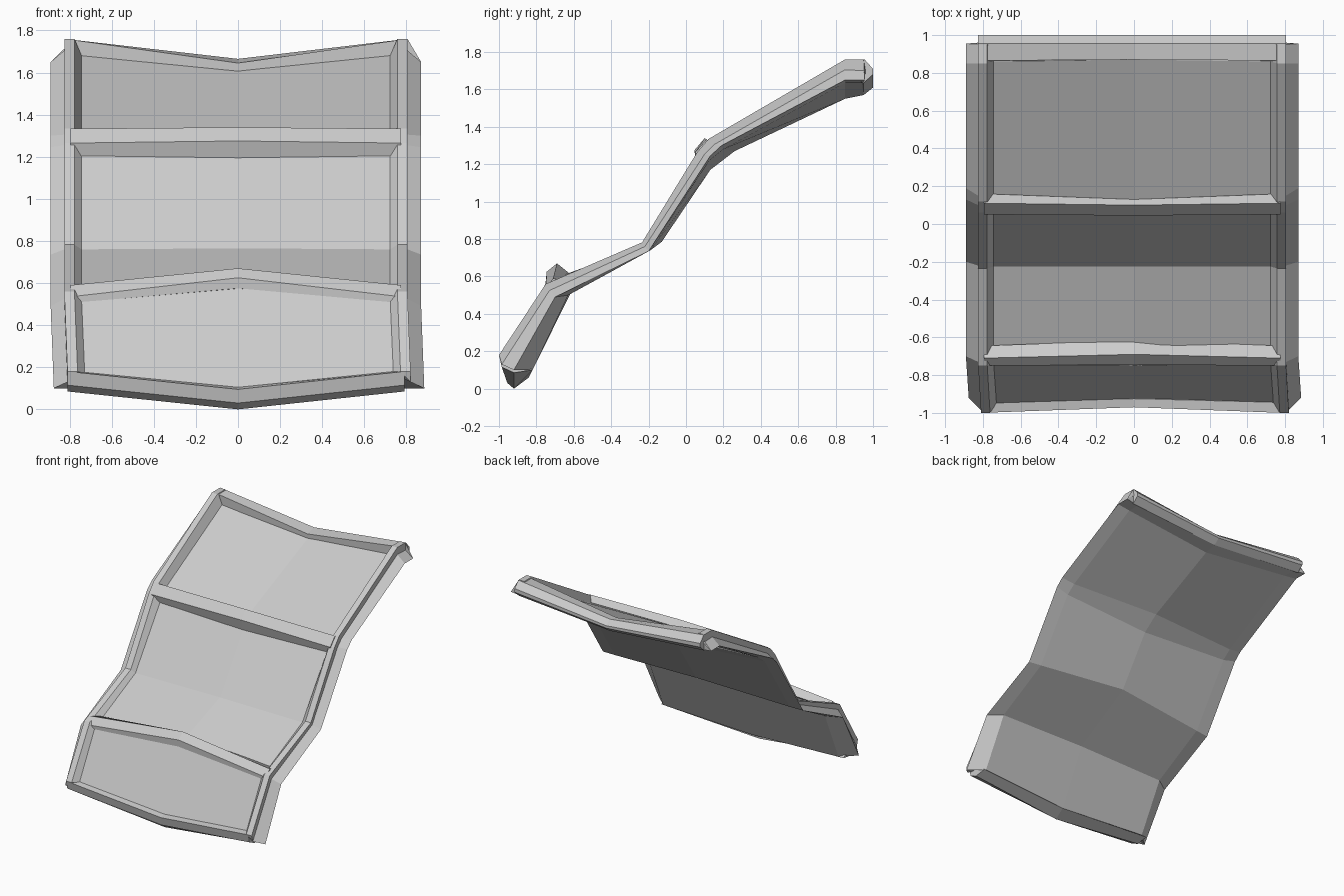
import bpy, bmesh

SHIFT = -0.01   # the frame sits slightly left of the centre fold


def loft(name, rings):
    """Closed solid skinned over a run of rings with equal point counts."""
    bm = bmesh.new()
    vs = [[bm.verts.new(p) for p in r] for r in rings]
    n = len(vs[0])
    for a, b in zip(vs, vs[1:]):
        for i in range(n):
            j = (i + 1) % n
            bm.faces.new((a[i], a[j], b[j], b[i]))
    for cap in (vs[0], vs[-1]):
        bm.faces.new(cap)
    bmesh.ops.triangulate(bm, faces=[f for f in bm.faces if len(f.verts) > 4])
    bmesh.ops.recalc_face_normals(bm, faces=bm.faces)
    me = bpy.data.meshes.new(name)
    bm.to_mesh(me)
    bm.free()
    ob = bpy.data.objects.new(name, me)
    bpy.context.collection.objects.link(ob)
    return ob


# Stations from bottom to top, as (y, z):
# panel side, panel centre, outer edge, underside side, underside centre
plate = [
    ((-.95, .17), (-.93, .09), (-.92, .10), (-.82, .10), (-.84, .06)),
    ((-.735, .52), (-.745, .575), (-.70, .49), (-.63, .50), (-.62, .505)),
    ((-.225, .76), (-.225, .765), (-.20, .735), (-.19, .74), (-.13, .785)),
    ((.08, 1.20), (.055, 1.19), (.13, 1.245), (.125, 1.22), (.13, 1.17)),
    ((.16, 1.295), (.13, 1.285), (.19, 1.30), (.20, 1.28), (.26, 1.27)),
    ((.86, 1.68), (.87, 1.605), (.85, 1.65), (.85, 1.635), (.85, 1.55)),
    ((.95, 1.70), (.95, 1.62), (.955, 1.65), (.95, 1.635), (.95, 1.57)),
]
# Rail crest and the step below its outer side, at the same stations
rail = [
    ((-1.0, .18), (-.985, .13)),
    ((-.75, .56), (-.73, .525)),
    ((-.235, .782), (-.22, .76)),
    ((.06, 1.265), (.10, 1.255)),
    ((.12, 1.335), (.15, 1.305)),
    ((.85, 1.76), (.85, 1.705)),
    ((.95, 1.76), (.96, 1.70)),
]


def off(i):
    return .005 if i == 0 else SHIFT


# Folded plate with sunken panels
rings = []
for i, (p, c, e, b, bc) in enumerate(plate):
    o = off(i)
    rings.append([(-.88 + o, *e), (-.735 + o, *p), (0, *c), (.735 + o, *p),
                  (.88 + o, *e), (.77 + o, *b), (0, *bc), (-.77 + o, *b)])
loft("folded_plate", rings)

# Side rails
for s, side in ((-1, "left"), (1, "right")):
    rings = []
    for i, ((p, c, e, b, bc), (t, m)) in enumerate(zip(plate, rail)):
        o = off(i)
        rings.append([(s * x + o, *q) for x, q in
                      ((.733, p), (.767, t), (.815, t), (.815, m), (.88, e))])
    loft(side + "_rail", rings)


# Crossbars: section at the sides and at the centre fold
def crossbar(name, half, side, centre):
    loft(name, [[(x, *q) for q in sec] for x, sec in
                ((-half + SHIFT, side), (0, centre), (half + SHIFT, side))])


crossbar("bottom_bar", .80,
         [(-.945, .185), (-1.0, .18), (-.985, .115), (-.92, .085), (-.82, .10)],
         [(-.925, .105), (-.97, .095), (-.955, .03), (-.92, 0), (-.84, .06)])
crossbar("lower_ridge", .785,
         [(-.645, .57), (-.71, .59), (-.75, .535), (-.74, .505), (-.68, .52)],
         [(-.615, .61), (-.69, .67), (-.745, .625), (-.75, .575), (-.68, .56)])
crossbar("upper_ridge", .785,
         [(.16, 1.30), (.11, 1.333), (.05, 1.265), (.08, 1.205), (.14, 1.25)],
         [(.13, 1.29), (.10, 1.34), (.045, 1.275), (.055, 1.195), (.12, 1.23)])
crossbar("top_bar", .815,
         [(.86, 1.67), (.865, 1.76), (.955, 1.76), (1.0, 1.71), (1.0, 1.68),
          (.95, 1.635)],
         [(.88, 1.60), (.87, 1.645), (.955, 1.665), (1.0, 1.63), (1.0, 1.61),
          (.95, 1.57)])
